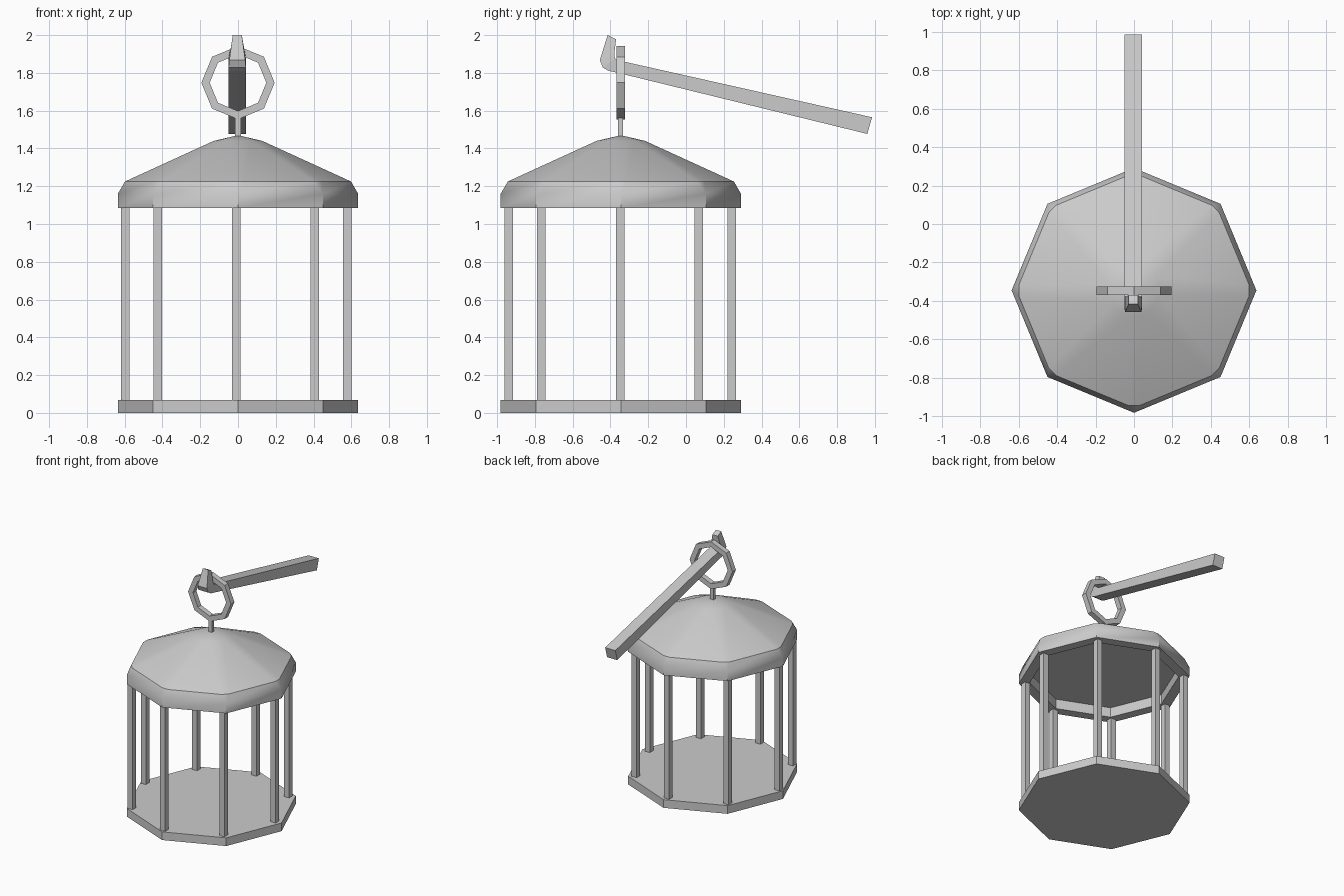
import bpy, bmesh, math
from mathutils import Vector

if "Cube" in bpy.data.objects:
    bpy.data.objects.remove(bpy.data.objects["Cube"])

CY = -0.345          # lantern axis in y
R = 0.636            # octagon corner radius
grey = bpy.data.materials.new("grey metal")
grey.diffuse_color = (0.6, 0.6, 0.6, 1)
grey.use_nodes = True
grey.node_tree.nodes["Principled BSDF"].inputs["Base Color"].default_value = grey.diffuse_color


def finish(bm, name, smooth=None):
    bmesh.ops.remove_doubles(bm, verts=bm.verts, dist=1e-5)
    bmesh.ops.recalc_face_normals(bm, faces=bm.faces)
    me = bpy.data.meshes.new(name)
    bm.to_mesh(me)
    bm.free()
    ob = bpy.data.objects.new(name, me)
    bpy.context.collection.objects.link(ob)
    me.materials.append(grey)
    if smooth:
        bpy.ops.object.select_all(action='DESELECT')
        ob.select_set(True)
        bpy.context.view_layer.objects.active = ob
        bpy.ops.object.shade_smooth_by_angle(angle=math.radians(smooth))
    return ob


def loft(bm, rings, caps=True, closed=False):
    """Join equal-length point rings with quads."""
    rows = [[bm.verts.new(p) for p in ring] for ring in rings]
    n = len(rows[0])
    pairs = list(zip(rows, rows[1:])) + ([(rows[-1], rows[0])] if closed else [])
    for a, b in pairs:
        for i in range(n):
            j = (i + 1) % n
            bm.faces.new((a[i], a[j], b[j], b[i]))
    if caps and not closed:
        bm.faces.new(rows[0])
        bm.faces.new(rows[-1])


def octagon(r, z, split=0.0):
    """Octagon ring; split > 0 cuts each corner into two points."""
    corners = [Vector((r * math.cos(k * math.pi / 4), CY + r * math.sin(k * math.pi / 4), z))
               for k in range(8)]
    pts = []
    for k, c in enumerate(corners):
        for other in (corners[k - 1], corners[(k + 1) % 8]):
            pts.append(c + (other - c).normalized() * split)
    return pts


def box(name, x, y, z0, z1, sx, sy):
    bm = bmesh.new()
    loft(bm, [[(x - sx, y - sy, z), (x + sx, y - sy, z), (x + sx, y + sy, z), (x - sx, y + sy, z)]
              for z in (z0, z1)])
    return finish(bm, name)


# Floor plate
bm = bmesh.new()
floor = [[octagon(R, z)[i] for i in range(0, 16, 2)] for z in (0, 0.067)]
loft(bm, floor)
finish(bm, "floor_plate")

# Roof: hollow rim, chamfered eave, softened hips and shallow cap
bm = bmesh.new()
profile = [(0, 1.165, 0), (0.555, 1.165, 0), (0.555, 1.085, 0), (R, 1.085, 0), (R, 1.16, 0),
           (0.61, 1.225, 0.03), (0.14, 1.44, 0.03), (0, 1.47, 0)]
loft(bm, [octagon(r, z, s) for r, z, s in profile], caps=False)
bmesh.ops.dissolve_degenerate(bm, dist=1e-5, edges=bm.edges)
finish(bm, "roof", 33)

# Eight square bars
for k in range(8):
    a = k * math.pi / 4
    box(f"bar_{k + 1}", -0.009 + 0.588 * math.cos(a), CY - 0.004 + 0.59 * math.sin(a),
        0.06, 1.17 if k < 0 else 1.09, 0.0225, 0.0225)

# Stem and hanging ring
box("stem", 0, CY - 0.002, 1.45, 1.58, 0.016, 0.014)
bm = bmesh.new()
sections = []
for k in range(8):
    c, s = math.cos(k * math.pi / 4), math.sin(k * math.pi / 4)
    sections.append([(r * c, CY + dy, 1.748 + r * s)
                     for r, dy in ((0.194, -0.023), (0.194, 0.021), (0.15, 0.021), (0.15, -0.023))])
loft(bm, sections, closed=True)
finish(bm, "hanging_ring")

# Support arm with upturned, tapering tip: (inner y, z), (outer y, z), half width
arm = [((0.985, 1.565), (0.96, 1.477), 0.046),
       ((-0.33, 1.86), (-0.36, 1.80), 0.046),
       ((-0.365, 1.868), (-0.41, 1.811), 0.046),
       ((-0.376, 1.876), (-0.44, 1.828), 0.046),
       ((-0.38, 1.90), (-0.456, 1.868), 0.042),
       ((-0.37, 1.978), (-0.415, 2.0), 0.024)]
bm = bmesh.new()
loft(bm, [[(-0.004 - w, *p), (-0.004 + w, *p), (-0.004 + w, *q), (-0.004 - w, *q)]
          for p, q, w in arm])
finish(bm, "support_arm")
